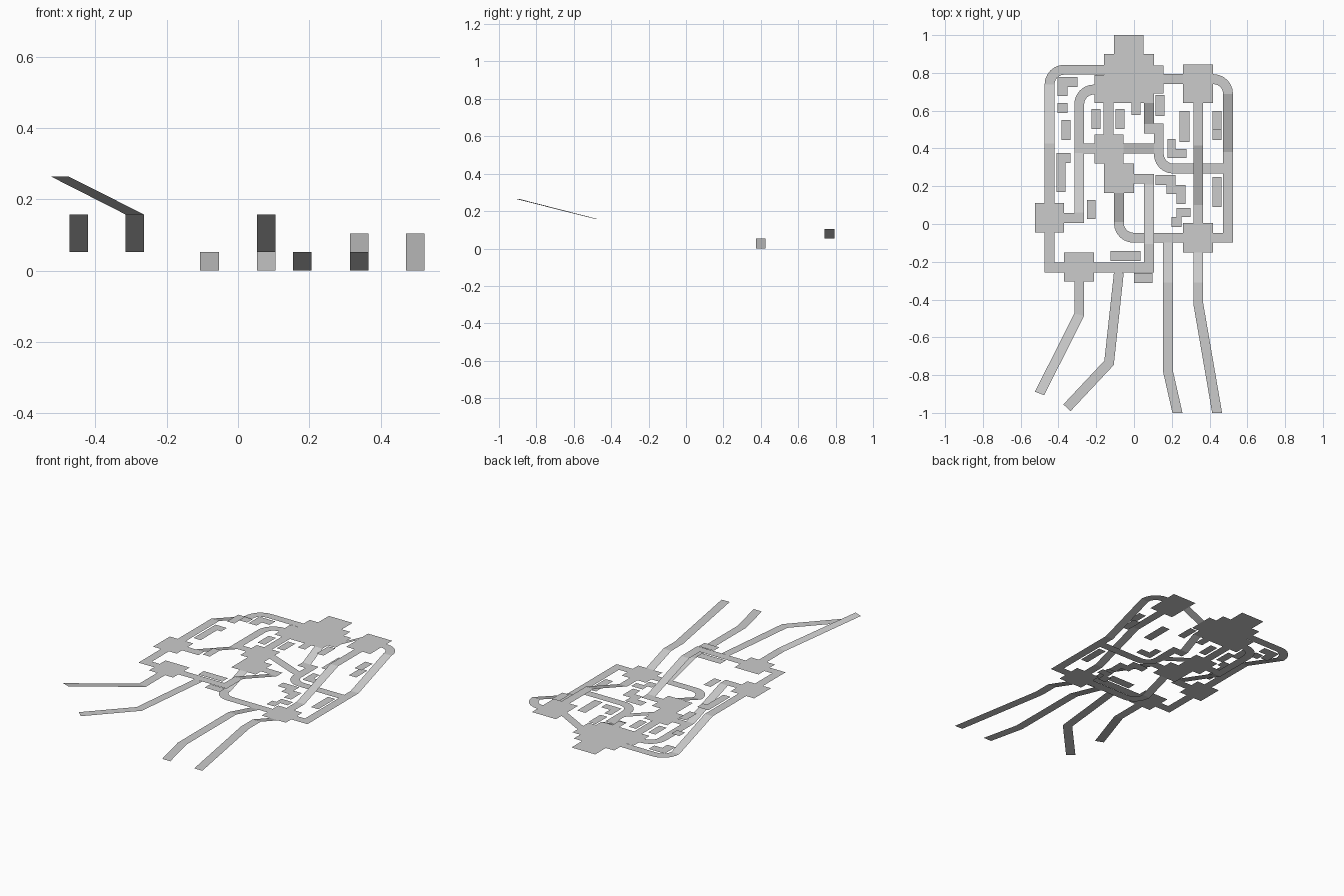
import bpy, bmesh, math
from mathutils import Vector

W = 0.026                                  # half road width
A, B, C, D = 0.0, 0.053, 0.105, 0.158      # floor levels


def finish(name, verts, faces):
    bm = bmesh.new()
    vs = [bm.verts.new(v) for v in verts]
    for f in faces:
        bm.faces.new([vs[i] for i in f])
    bm.normal_update()
    for f in bm.faces:                     # every sheet faces up
        if f.normal.z < 0:
            f.normal_flip()
    me = bpy.data.meshes.new(name)
    bm.to_mesh(me)
    bm.free()
    bpy.context.collection.objects.link(bpy.data.objects.new(name, me))


def sheet(name, pts, z):
    """Flat outline as one face"""
    finish(name, [(x, y, z) for x, y in pts], [range(len(pts))])


def rect(name, x0, x1, y0, y1, z):
    sheet(name, [(x0, y0), (x1, y0), (x1, y1), (x0, y1)], z)


def road(name, pts, cap=None):
    """Mitred ribbon; a 4th value on a point rounds that corner"""
    path = []
    for i, p in enumerate(pts):
        v = Vector(p[:3])
        if len(p) < 4:
            path.append(v)
            continue
        a = (Vector(pts[i - 1][:3]) - v)
        b = (Vector(pts[i + 1][:3]) - v)
        a.z = b.z = 0
        a.normalize()
        b.normalize()
        for k in range(7):
            t = k / 6 * math.pi / 2
            path.append(v + p[3] * (a * (1 - math.sin(t)) + b * (1 - math.cos(t))))
    dirs = [(q - p).to_2d().normalized() for p, q in zip(path, path[1:])]
    verts = []
    for i, p in enumerate(path):
        d0, d1 = dirs[max(i - 1, 0)], dirs[min(i, len(dirs) - 1)]
        m = (d0 + d1).normalized()
        if cap and i == len(path) - 1:
            m = Vector(cap)
        w = W / max(m.dot(d1), 0.3)
        n = Vector((-m.y, m.x, 0)) * w
        verts += [p + n, p - n]
    finish(name, verts, [(2*i, 2*i+1, 2*i+3, 2*i+2) for i in range(len(path) - 1)])


# Large rooms
sheet("top_hall", [(-.105, 1), (.05, 1), (.05, .9), (.105, .9), (.105, .84), (.155, .84),
                   (.155, .69), (.105, .69), (.105, .64), (-.21, .64), (-.21, .79),
                   (-.16, .79), (-.16, .9), (-.105, .9)], B)
sheet("middle_hall", [(-.21, .32), (-.16, .32), (-.16, .165), (0, .165), (0, .32),
                      (-.055, .32), (-.055, .475), (-.21, .475)], B)
rect("right_top_room", .26, .418, .64, .845, C)
rect("right_bottom_room", .26, .418, -.15, .005, A)
rect("left_room", -.525, -.37, -.045, .112, D)
rect("lower_left_room", -.37, -.212, -.305, -.15, D)

# Corridors, with ramps between levels
R = 0.078
road("left_outer_upper", [(-.447, .112, D), (-.447, .425, D), (-.447, .738, B),
                          (-.447, .817, B, R), (-.16, .817, B)])
road("left_outer_lower", [(-.447, -.045, D), (-.447, -.23, D), (-.37, -.23, D)])
road("lower_cross", [(-.212, -.23, D), (.079, -.23, D), (.079, -.105, D), (.079, .21, B),
                     (.079, .24, B), (0, .24, B)])
road("left_inner", [(-.37, .032, D), (-.29, .032, D), (-.29, .06, D), (-.29, .375, B),
                    (-.29, .712, B, R), (-.21, .712, B)])
road("left_link", [(-.264, .4, B), (-.21, .4, B)])
road("hall_link", [(-.135, .475, B), (-.135, .64, B)])
road("centre_link", [(-.055, .4, B), (.105, .4, A)])
road("centre_winding", [(.079, .64, B), (.079, .69, B)][:1] + [
    (.079, .53, A), (.079, .505, A), (.131, .505, A), (.131, .293, A, R), (.472, .293, A)])
road("top_link", [(.155, .767, B), (.26, .767, C)])
road("right_outer", [(.418, .767, C), (.498, .767, C, R), (.498, .688, C), (.498, .38, A),
                     (.498, -.073, A), (.418, -.073, A)])
road("bottom_link", [(.26, -.073, A), (-.08, -.073, A, R), (-.08, .01, A), (-.08, .165, B)])
road("right_inner", [(.34, .005, A), (.34, .1, A), (.34, .415, C), (.34, .64, C)])

# Long front passages
road("front_passage_1", [(-.29, -.305, D), (-.29, -.48, D), (-.5, -.897, .264)], (-.35, -.94))
road("front_passage_2", [(-.08, -.256, D), (-.132, -.735, D), (-.355, -.973, D)])
road("front_passage_3", [(.18, -.099, A), (.18, -.31, B), (.18, -.78, B), (.23, -1, B)], (0, -1))
road("front_passage_4", [(.34, -.15, A), (.34, -.31, B), (.34, -.42, B), (.44, -1, B)], (0, -1))

# Small rectangular platforms: x0, x1, y0, y1, z
SMALL = [(-.405, -.352, .587, .64, C), (-.384, -.336, .445, .55, D), (-.25, -.203, .026, .127, D),
         (-.225, -.177, .503, .608, B), (-.098, -.05, .503, .608, B), (-.013, .034, .577, .677, B),
         (.114, .161, .571, .682, B), (.241, .294, .434, .598, B), (.415, .463, .09, .249, 0),
         (.415, .463, .497, .598, .075), (.415, .463, .444, .55, .053),
         (-.124, .034, -.196, -.143, D), (0, .098, -.312, -.259, D)]
for i, s in enumerate(SMALL):
    rect(f"platform_{i + 1}", *s)

# Angled platforms
sheet("corner_platform_1", [(-.405, .778), (-.3, .778), (-.3, .725), (-.352, .725),
                            (-.352, .677), (-.405, .677)], B)
sheet("corner_platform_2", [(-.41, .376), (-.336, .376), (-.336, .323), (-.363, .323),
                            (-.363, .169), (-.41, .169)], D)
sheet("corner_platform_3", [(.177, .45), (.22, .45), (.22, .397), (.278, .397),
                            (.278, .349), (.177, .349)], A)
sheet("corner_platform_4", [(.114, .259), (.22, .259), (.22, .206), (.273, .206), (.273, .106),
                            (.225, .106), (.225, .159), (.172, .159), (.172, .206), (.114, .206)], A)
sheet("corner_platform_5", [(.225, .085), (.3, .085), (.3, .037), (.251, .037), (.251, -.016),
                            (.198, -.016), (.198, .037), (.225, .037)], A)
